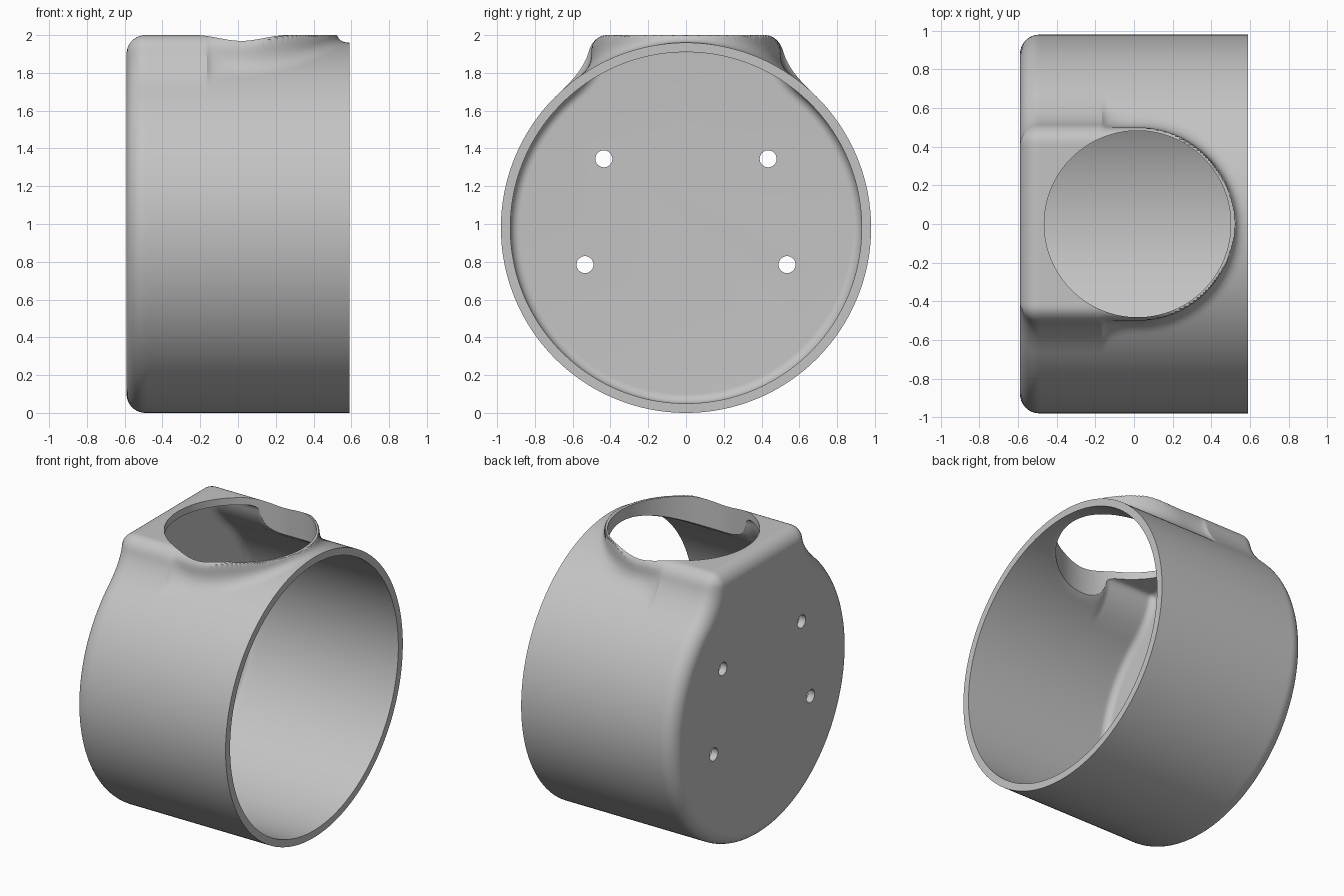
import bpy, bmesh
from math import sin, cos, pi, hypot, sqrt
from mathutils import Matrix

if "Cube" in bpy.data.objects:
    bpy.data.objects.remove(bpy.data.objects["Cube"], do_unlink=True)

R = 0.98          # drum radius and centre height
TOP = 1.02        # flat top above the drum centre
BACK, MOUTH = -0.59, 0.59
WALL, ROUND = 0.05, 0.1
HOLE_X, HOLE_R = 0.018, 0.4825
SEGMENTS = 320


def blend(a, b, k):
    """Union of two distances with a fillet of width k."""
    h = max(k - abs(a - b), 0) / k
    return min(a, b) - h * h * k / 4


def fillet_width(x):
    """Wide flare at the back, tight fillet round the collar."""
    u = min(max((x + 0.16) / 0.16, 0), 1)
    return 0.07 + 0.1 * (1 - sqrt(1 - (1 - u) ** 2))


def body_distance(x, y, v):
    """Drum blended into a flat-topped block with a round front."""
    drum = hypot(y, v) - R
    k = fillet_width(x)
    side = blend(drum, abs(y) - 0.5, k)
    front = blend(drum, hypot(max(x - 0.02, 0), y) - 0.5, k)
    top, r = v - TOP, 0.08
    block = min(max(side, top), -r) + hypot(max(side + r, 0), max(top + r, 0))
    return min(drum, max(block, front))


def section_radius(x, angle, inset):
    if abs(angle) > 0.85:
        return R - inset
    lo, hi = 0.7, 1.4
    s, c = sin(angle), cos(angle)
    for _ in range(18):
        mid = (lo + hi) / 2
        if body_distance(x, mid * s, mid * c) < -inset:
            lo = mid
        else:
            hi = mid
    return lo


def stations(back, inset, r, step, fine):
    """Pairs of x and inset, from the rounded back edge to the mouth."""
    out = []
    for i in range(10):
        a = i / 10 * pi / 2
        out.append((back + r * (1 - cos(a)), inset + r * (1 - sin(a))))
    x = back + r
    while x < MOUTH - 0.003:
        out.append((x, inset))
        x += fine if 0.2 < x < 0.56 else step
    out.append((MOUTH, inset))
    return out


# Shell: outside skin, mouth rim, then inside skin as one loft
outer = stations(BACK, 0, ROUND, 0.0125, 0.005)
inner = stations(BACK + WALL, WALL, ROUND - WALL, 0.02, 0.015)
angles = []
for i in range(SEGMENTS):
    u = -pi + 2 * pi * i / SEGMENTS
    angles.append(u - 0.5 * sin(u))

bm = bmesh.new()
rings = []
for x, inset in outer + inner[::-1]:
    ring = []
    for a in angles:
        rad = section_radius(x, a, inset)
        ring.append(bm.verts.new((x, rad * sin(a), R + rad * cos(a))))
    rings.append(ring)
for p, q in zip(rings, rings[1:]):
    for i in range(SEGMENTS):
        j = (i + 1) % SEGMENTS
        bm.faces.new((p[i], p[j], q[j], q[i]))
bm.faces.new(rings[0])
bm.faces.new(rings[-1])
bmesh.ops.recalc_face_normals(bm, faces=bm.faces)
mesh = bpy.data.meshes.new("drum_housing")
bm.to_mesh(mesh)
bm.free()
housing = bpy.data.objects.new("drum_housing", mesh)
bpy.context.collection.objects.link(housing)

# Colour
grey = bpy.data.materials.new("plain_grey")
grey.use_nodes = True
colour = (0.55, 0.55, 0.55, 1)
grey.diffuse_color = colour
grey.node_tree.nodes["Principled BSDF"].inputs["Base Color"].default_value = colour
mesh.materials.append(grey)


def drill(name, radius, depth, place, sides):
    """Cut a round hole through the housing."""
    cb = bmesh.new()
    bmesh.ops.create_cone(cb, cap_ends=True, segments=sides, radius1=radius,
                          radius2=radius, depth=depth, matrix=place)
    cm = bpy.data.meshes.new(name)
    cb.to_mesh(cm)
    cb.free()
    cm.materials.append(grey)
    cutter = bpy.data.objects.new(name, cm)
    bpy.context.collection.objects.link(cutter)
    cutter.hide_render = True
    mod = housing.modifiers.new(name, 'BOOLEAN')
    mod.operation = 'DIFFERENCE'
    mod.solver = 'MANIFOLD'
    mod.object = cutter
    bpy.ops.object.modifier_apply(modifier=name)
    bpy.data.objects.remove(cutter, do_unlink=True)


bpy.ops.object.select_all(action='DESELECT')
bpy.context.view_layer.objects.active = housing
housing.select_set(True)

# Large top opening
drill("top_opening", HOLE_R, 1.0, Matrix.Translation((HOLE_X, 0, 1.8)), 128)

# Four screw holes in the back wall
turn = Matrix.Rotation(pi / 2, 4, 'Y')
for y, z in ((0.435, 1.345), (0.535, 0.785)):
    for side in (-1, 1):
        drill("screw_hole", 0.045, 0.3,
              Matrix.Translation((BACK, side * y, z)) @ turn, 32)

bpy.ops.object.shade_smooth_by_angle(angle=0.5)
